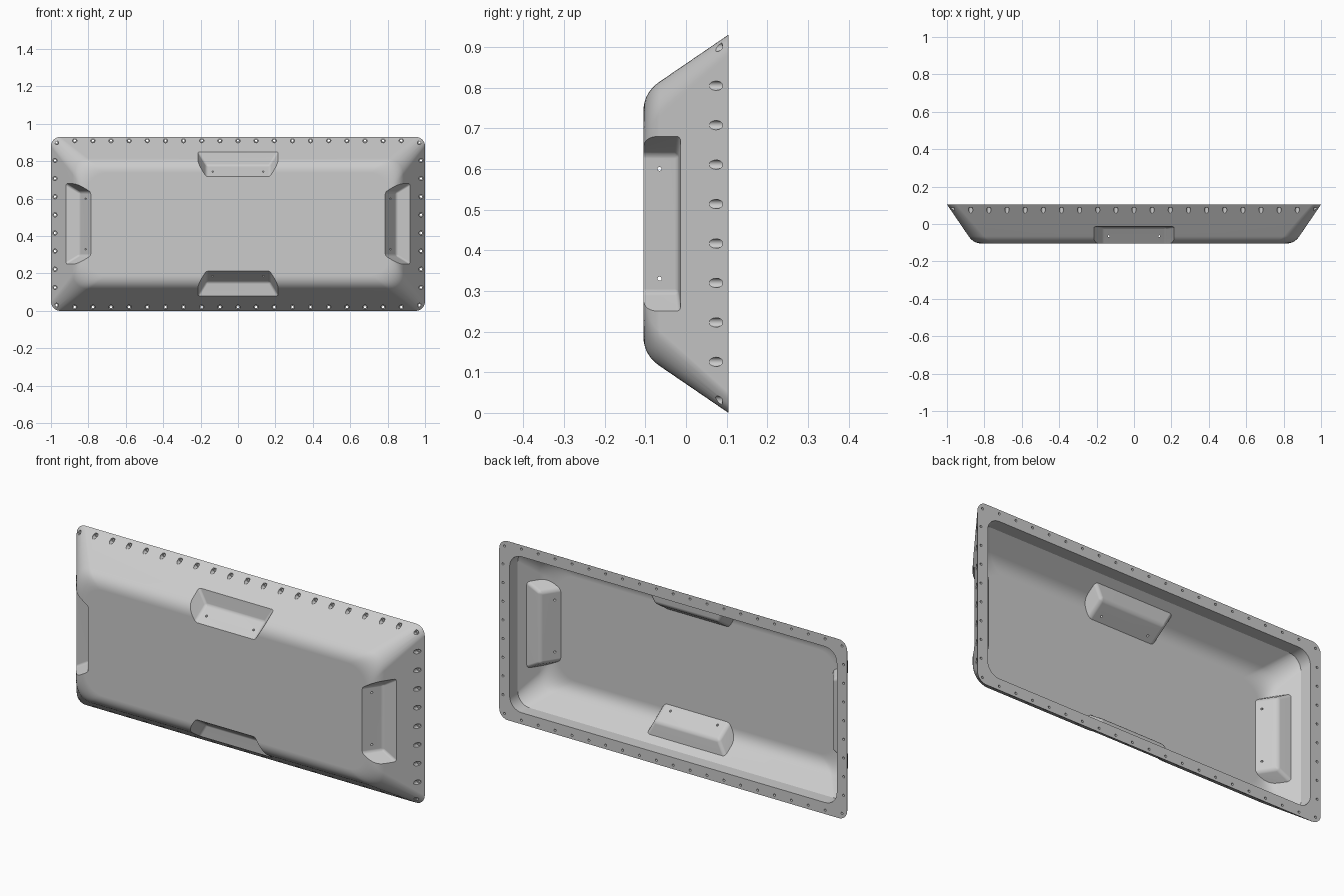
import bpy, bmesh, math
from mathutils import Matrix, Vector

HALF_W, HALF_H = 1.0, 0.465
BACK, FRONT = 0.105, -0.105
DRAFT = 0.68          # inset gained per unit of depth
POCKET = 0.07         # pocket depth behind the sloping wall

cube = bpy.data.objects.get("Cube")
if cube:
    bpy.data.objects.remove(cube, do_unlink=True)

grey = bpy.data.materials.new("light_grey")
grey.use_nodes = True
grey.diffuse_color = (0.6, 0.6, 0.6, 1)
grey.node_tree.nodes["Principled BSDF"].inputs["Base Color"].default_value = (0.6, 0.6, 0.6, 1)


def loft(bm, rings):
    """Closed solid through a list of equal-length point rings."""
    loops = [[bm.verts.new(p) for p in ring] for ring in rings]
    n = len(loops[0])
    for a, b in zip(loops, loops[1:]):
        for i in range(n):
            j = (i + 1) % n
            bm.faces.new((a[i], a[j], b[j], b[i]))
    bm.faces.new(loops[0][::-1])
    bm.faces.new(loops[-1])


def make(name, bm):
    bmesh.ops.recalc_face_normals(bm, faces=bm.faces)
    mesh = bpy.data.meshes.new(name)
    bm.to_mesh(mesh)
    bm.free()
    mesh.materials.append(grey)
    obj = bpy.data.objects.new(name, mesh)
    bpy.context.collection.objects.link(obj)
    return obj


def rounded_ring(inset, y, steps=8):
    """Rounded rectangle facing the front, shrunk by inset."""
    r = 0.05 + 0.3 * inset
    w, h = HALF_W - inset - r, HALF_H - inset - r
    ring = []
    for q, (sx, sz) in enumerate(((1, 1), (-1, 1), (-1, -1), (1, -1))):
        for k in range(steps + 1):
            a = math.pi / 2 * (q + k / steps)
            ring.append((sx * w + r * math.cos(a), y, HALF_H + sz * h + r * math.sin(a)))
    return ring


def fillet(inset, y, size=0.048, steps=7):
    """Rounded edge between the sloping wall and the front panel."""
    length = math.hypot(1, DRAFT)
    corner = Vector((inset, y))
    start = corner + Vector((-DRAFT, 1)) * size / length
    end = corner + Vector((size, 0))
    return [start.lerp(corner, t).lerp(corner.lerp(end, t), t)
            for t in (k / steps for k in range(steps + 1))]


def tray(name, profile):
    bm = bmesh.new()
    loft(bm, [rounded_ring(i, y) for i, y in profile])
    return make(name, bm)


def side_matrices():
    """Local (along, depth, inset) frame for bottom, right, top and left sides."""
    for q in range(4):
        half = HALF_H if q % 2 == 0 else HALF_W
        yield (Matrix.Translation((0, 0, HALF_H)) @ Matrix.Rotation(q * math.pi / 2, 4, 'Y')
               @ Matrix.Translation((0, 0, -half)))


def pockets(name, grow, bevel):
    """Four drafted hand pockets, one in the middle of each side."""
    combined = bmesh.new()
    for m in side_matrices():
        bm = bmesh.new()
        rings = []
        for s in (-0.04, POCKET):
            half = 0.17 + 0.045 * (POCKET - s) / POCKET + grow
            floor = -0.013 - 0.08 * s + grow
            depth = s + (grow if s > 0 else 0)
            pts = [(y, DRAFT * (BACK - y) + depth) for y in (floor, -0.16)]
            rings.append([m @ Vector((u, y, i)) for u, (y, i) in
                          ((-half, pts[0]), (half, pts[0]), (half, pts[1]), (-half, pts[1]))])
        loft(bm, rings)
        bmesh.ops.recalc_face_normals(bm, faces=bm.faces)
        bmesh.ops.bevel(bm, geom=bm.edges[:], offset=bevel, segments=3,
                        profile=0.5, affect='EDGES')
        part = bpy.data.meshes.new("pocket_part")
        bm.to_mesh(part)
        bm.free()
        combined.from_mesh(part)
        bpy.data.meshes.remove(part)
    return make(name, combined)


def cylinder(bm, matrix, radius, length, sides=16):
    bmesh.ops.create_cone(bm, cap_ends=True, segments=sides, radius1=radius,
                          radius2=radius, depth=length, matrix=matrix)


def rim_holes(name, radius, y0, y1):
    """Evenly spaced holes round the rim plus one at each corner."""
    spots = [(0.97 * sx, 0.435 * sz) for sx in (-1, 1) for sz in (-1, 1)]
    spots += [(0.097 * k, s * 0.445) for k in range(-9, 10) for s in (-1, 1)]
    spots += [(s * 0.979, 0.097 * (k - 3.5)) for k in range(8) for s in (-1, 1)]
    bm = bmesh.new()
    for x, z in spots:
        m = Matrix.Translation((x, (y0 + y1) / 2, z + HALF_H)) @ Matrix.Rotation(math.pi / 2, 4, 'X')
        cylinder(bm, m, radius, y1 - y0)
    return make(name, bm)


def pocket_holes(name):
    bm = bmesh.new()
    for m in side_matrices():
        for u in (-0.135, 0.135):
            cylinder(bm, m @ Matrix.Translation((u, -0.065, 0.2)), 0.005, 0.08, 12)
    return make(name, bm)


def cut(target, cutter):
    cutter.hide_render = True
    mod = target.modifiers.new("cut", 'BOOLEAN')
    mod.operation, mod.solver, mod.object = 'DIFFERENCE', 'EXACT', cutter
    bpy.context.view_layer.update()
    graph = bpy.context.evaluated_depsgraph_get()
    mesh = bpy.data.meshes.new_from_object(target.evaluated_get(graph))
    target.modifiers.clear()
    target.data = mesh
    bpy.data.objects.remove(cutter, do_unlink=True)


# Outer body: rim, sloping walls, rounded front edge, flat front
depth = BACK - FRONT
cover = tray("cover_shell", [(0, BACK), (0.001, BACK - 0.002)] + fillet(DRAFT * depth, FRONT))

# Inner cavity with a straight lip at the back opening
wall, lip = 0.015, 0.06
lip_y = BACK - (lip - wall) / DRAFT
inner_y = FRONT + wall
cavity = tray("cavity", [(lip, BACK + 0.05), (lip, lip_y)]
              + fillet(DRAFT * (BACK - inner_y) + wall, inner_y))
cut(cavity, pockets("pocket_backs", wall, 0.014))
cut(cover, cavity)

# Pockets and fixing holes
cut(cover, pockets("pocket_cutter", 0, 0.01))
cut(cover, rim_holes("counterbores", 0.0115, -0.08, 0.088))
cut(cover, rim_holes("bolt_holes", 0.006, 0.07, 0.13))
cut(cover, pocket_holes("screw_holes"))

# Smooth shading with crisp edges
bpy.ops.object.select_all(action='DESELECT')
cover.select_set(True)
bpy.context.view_layer.objects.active = cover
bpy.ops.object.shade_smooth_by_angle(angle=math.radians(32))
weighted = cover.modifiers.new("weighted_normals", 'WEIGHTED_NORMAL')
weighted.keep_sharp = True
